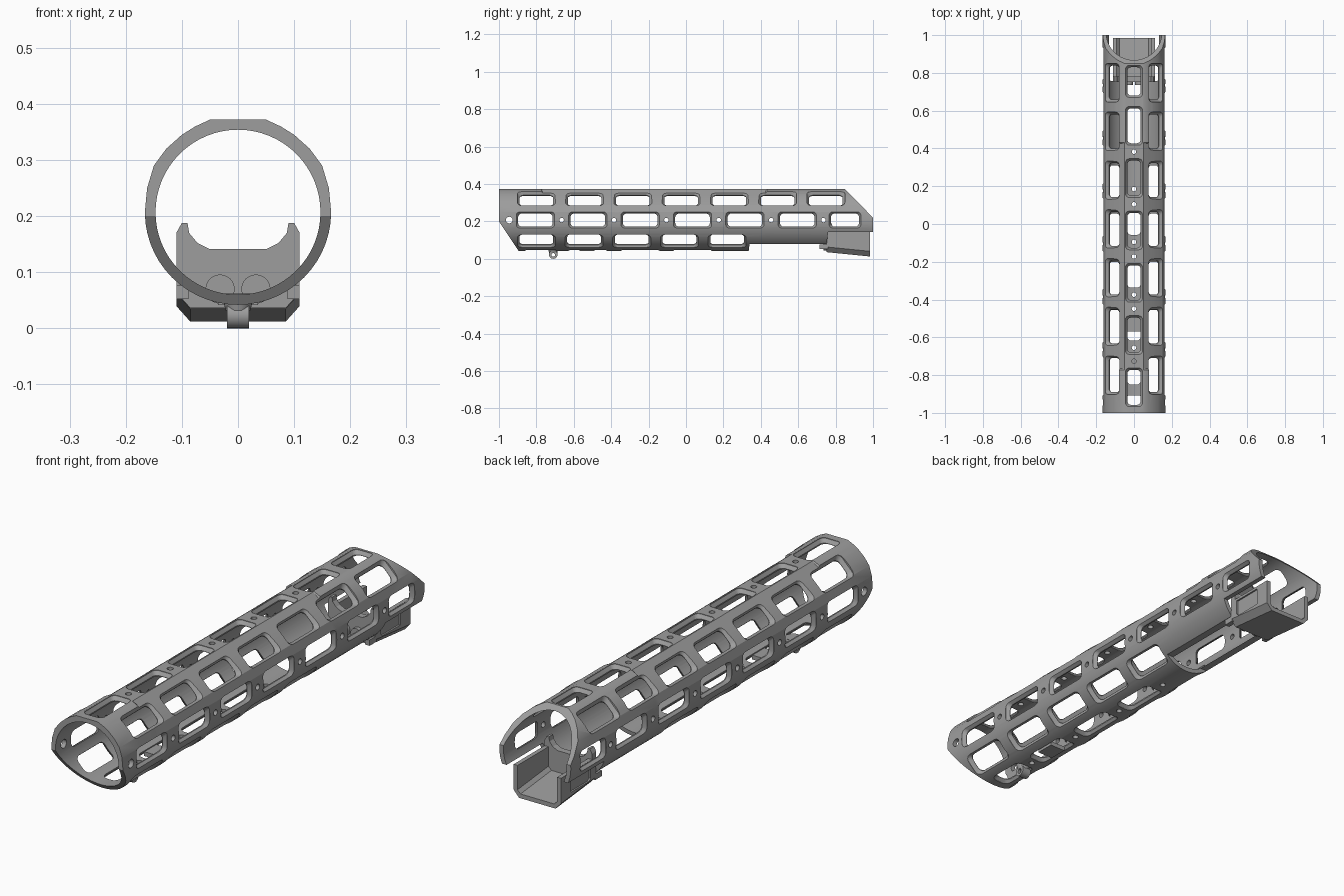
import bpy, bmesh, math
from mathutils import Vector, Matrix

if "Cube" in bpy.data.objects:
    bpy.data.objects.remove(bpy.data.objects["Cube"], do_unlink=True)

grey = bpy.data.materials.new("satin grey")
grey.use_nodes = True
colour = (0.34, 0.34, 0.34, 1)
grey.diffuse_color = colour
grey.node_tree.nodes["Principled BSDF"].inputs["Base Color"].default_value = colour

AXIS_Z = 0.207
BORE = 0.147


def finish(name, bm):
    bmesh.ops.recalc_face_normals(bm, faces=bm.faces)
    mesh = bpy.data.meshes.new(name)
    bm.to_mesh(mesh)
    bm.free()
    mesh.materials.append(grey)
    obj = bpy.data.objects.new(name, mesh)
    bpy.context.collection.objects.link(obj)
    return obj


def loft(bm, rings):
    """Closed solid through matching rings of points."""
    rows = [[bm.verts.new(p) for p in ring] for ring in rings]
    n = len(rows[0])
    for a, b in zip(rows, rows[1:]):
        for i in range(n):
            j = (i + 1) % n
            bm.faces.new((a[i], a[j], b[j], b[i]))
    bm.faces.new(rows[0])
    bm.faces.new(rows[-1][::-1])


def side_prism(bm, yz, x0, x1):
    loft(bm, [[(x, y, z) for y, z in yz] for x in (x0, x1)])


def front_prism(bm, xz, y0, y1):
    loft(bm, [[(x, y, z) for x, z in xz] for y in (y0, y1)])


def box(bm, x0, x1, y0, y1, z0, z1):
    side_prism(bm, [(y0, z0), (y1, z0), (y1, z1), (y0, z1)], x0, x1)


def select(obj):
    bpy.ops.object.select_all(action='DESELECT')
    obj.select_set(True)
    bpy.context.view_layer.objects.active = obj


def carve(obj, bm):
    cutter = finish("cutter", bm)
    cutter.hide_render = True
    mod = obj.modifiers.new("cut", 'BOOLEAN')
    mod.operation = 'DIFFERENCE'
    mod.solver = 'EXACT'
    mod.object = cutter
    select(obj)
    bpy.ops.object.modifier_apply(modifier=mod.name)
    bpy.data.objects.remove(cutter, do_unlink=True)


def smooth(obj):
    select(obj)
    bpy.ops.object.shade_smooth_by_angle(angle=math.radians(28))


def radial_cut(bm, degrees, y, outline, flare=0.0):
    """Cutter pointing outwards from the bore, flared to form a bevelled rim."""
    a = math.radians(degrees)
    out = Vector((math.cos(a), 0, math.sin(a)))
    across = Vector((-math.sin(a), 0, math.cos(a)))
    centre = Vector((0, y, AXIS_Z))
    rings = []
    for r, grow in ((0.125, 0), (0.148, 0), (0.163, flare), (0.24, flare)):
        rings.append([centre + out * r
                      + Vector((0, u + math.copysign(grow, u), 0))
                      + across * (v + math.copysign(grow, v))
                      for u, v in outline])
    loft(bm, rings)


def rounded(length, width, r=0.02):
    pts = []
    for k, (su, sv) in enumerate(((1, 1), (-1, 1), (-1, -1), (1, -1))):
        for i in range(5):
            t = math.radians(90 * k + 22.5 * i)
            pts.append((su * (length / 2 - r) + r * math.cos(t),
                        sv * (width / 2 - r) + r * math.sin(t)))
    return pts


def circle(r, n=16):
    return [(r * math.cos(2 * math.pi * i / n), r * math.sin(2 * math.pi * i / n))
            for i in range(n)]


# Tube: rounder end sections, a middle section with flattened shoulders
flat_top = [(0, 0.372), (0.025, 0.372), (0.05, 0.372)]
end_half = flat_top + [(0.076, 0.36), (0.1, 0.345), (0.128, 0.32), (0.15, 0.29), (0.162, 0.25)]
mid_half = flat_top + [(0.076, 0.352), (0.1, 0.333), (0.126, 0.311), (0.15, 0.288), (0.162, 0.25)]


def section(half):
    steps = 14
    arc = [(0.166 * math.cos(t), AXIS_Z - 0.165 * math.sin(t))
           for t in (math.pi / 2 * i / steps for i in range(steps))]
    right = half + arc
    mirrored = [(-x, z) for x, z in right[:0:-1]]
    return right + [(0, AXIS_Z - 0.165)] + mirrored


bm = bmesh.new()
shell = []
for y, half in ((-1, end_half), (-0.772, end_half), (-0.766, mid_half),
                (0.426, mid_half), (0.432, end_half), (1, end_half)):
    shell.append([(x, y, z) for x, z in section(half)])
loft(bm, shell)
tube = finish("slotted_tube", bm)

bm = bmesh.new()
bore = [(x, z + AXIS_Z) for x, z in circle(BORE, 64)]
front_prism(bm, bore, -1.1, 1.1)
carve(tube, bm)

# Raked ends and the open underside at the rear
bm = bmesh.new()
side_prism(bm, [(-1.1, 0.35), (-0.85, -0.025), (-1.1, -0.025)], -0.3, 0.3)
side_prism(bm, [(0.75, 0.473), (1.1, 0.119), (1.1, 0.473)], -0.3, 0.3)
side_prism(bm, [(0.33, 0), (0.34, 0.08), (0.752, 0.08), (0.76, 0.143),
                (1.05, 0.143), (1.05, 0)], -0.3, 0.3)
carve(tube, bm)

# Rows of slots and round holes
bm = bmesh.new()
long_slot, short_slot = rounded(0.185, 0.07), rounded(0.15, 0.07)
wide_slot = rounded(0.18, 0.08)
for side in (0, 180):
    for i in range(7):
        last = i == 6
        radial_cut(bm, side, 0.85 if last else -0.805 + 0.28 * i,
                   short_slot if last else long_slot, 0.01)
        radial_cut(bm, side, -0.945 + 0.28 * i, circle(0.018 if i == 0 else 0.012))
for a in (45, 135):
    for i in range(7):
        radial_cut(bm, a, -0.80 + 0.258 * i, wide_slot, 0.012)
for a in (-45, -135):
    for i in range(5):
        radial_cut(bm, a, -0.80 + 0.255 * i, wide_slot, 0.012)
for i in range(7):
    last = i == 6
    radial_cut(bm, 90, 0.755 if last else -0.865 + 0.277 * i,
               short_slot if last else long_slot, 0.01)
for i in range(5):
    radial_cut(bm, 90, -0.726 + 0.277 * i, circle(0.012))
for i in range(4):
    radial_cut(bm, -90, -0.775 if i == 0 else -0.805 + 0.28 * i,
               short_slot if i == 0 else long_slot, 0.01)
    radial_cut(bm, -90, -0.655 + 0.28 * i, circle(0.012))
carve(tube, bm)
smooth(tube)

# Rear channel: open at the top and back, floor dropping to the rear
bm = bmesh.new()


def channel(y, b):
    half = [(0.085, b), (0.11, b + 0.028), (0.11, 0.146), (0.092, 0.146),
            (0.092, b + 0.032), (0.078, b + 0.018)]
    pts = half + [(-x, z) for x, z in half[::-1]]
    return [(x, y, z) for x, z in pts]


loft(bm, [channel(0.755, 0.035), channel(0.985, 0.012)])
rear_channel = finish("rear_channel", bm)
bm = bmesh.new()
for s in (-1, 1):
    side_prism(bm, [(0.8, 0.062), (0.92, 0.062), (0.92, 0.135), (0.79, 0.135), (0.79, 0.072)],
               s * 0.103, s * 0.13)
carve(rear_channel, bm)

# Scooped front wall of the channel
bm = bmesh.new()
half = [(0.085, 0.036), (0.11, 0.064), (0.11, 0.17), (0.1, 0.188), (0.09, 0.188),
        (0.087, 0.17), (0.072, 0.152), (0.05, 0.141)]
front_prism(bm, half + [(-x, z) for x, z in half[::-1]], 0.752, 0.78)
finish("channel_front_wall", bm)

# Round pads and side tabs ahead of the wall
for s, label in ((1, "left"), (-1, "right")):
    bm = bmesh.new()
    pad = [(s * 0.032 + x, z + 0.07) for x, z in circle(0.026, 24)]
    front_prism(bm, pad, 0.735, 0.753)
    smooth(finish(label + "_round_pad", bm))
    bm = bmesh.new()
    box(bm, s * 0.088, s * 0.11, 0.715, 0.76, 0.052, 0.076)
    finish(label + "_channel_tab", bm)

# Clamping plate in the lower slot row
bm = bmesh.new()
box(bm, -0.036, 0.036, -0.57, -0.49, 0.042, 0.06)
finish("lower_slot_plate", bm)

# Stud with a cross hole under the front
bm = bmesh.new()
bmesh.ops.create_cone(bm, cap_ends=True, segments=24, radius1=0.022, radius2=0.03,
                      depth=0.03, matrix=Matrix.Translation((0, -0.71, 0.047)))
smooth(finish("stud_base", bm))
bm = bmesh.new()
side_prism(bm, [(-0.71 + y, 0.023 + z) for y, z in circle(0.023, 24)], -0.02, 0.02)
stud = finish("stud_eye", bm)
bm = bmesh.new()
side_prism(bm, [(-0.71 + y, 0.021 + z) for y, z in circle(0.01)], -0.1, 0.1)
carve(stud, bm)
smooth(stud)
